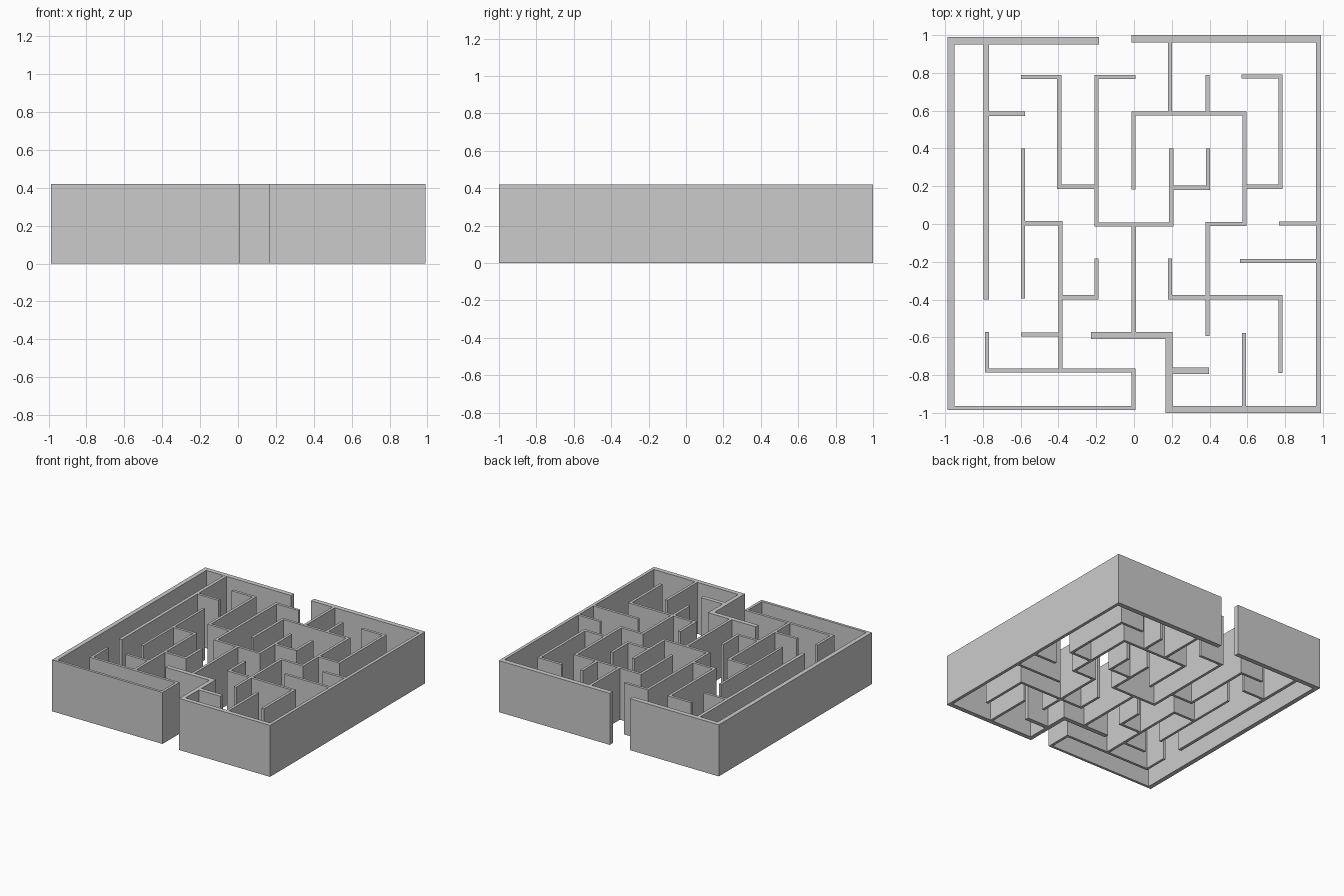
import bpy, bmesh
from mathutils import Vector

if "Cube" in bpy.data.objects:
    bpy.data.objects.remove(bpy.data.objects["Cube"])

HEIGHT = 0.42
THIN = 0.022


def wall(name, points, widths=THIN):
    """Upright wall following a right-angled centre line, mitred at the bends."""
    pts = [Vector(p) for p in points]
    n = len(pts) - 1
    if not isinstance(widths, (list, tuple)):
        widths = [widths] * n
    # half-width normal of each segment
    half = []
    for a, b, w in zip(pts, pts[1:], widths):
        d = (b - a).normalized()
        half.append(Vector((-d.y, d.x)) * w / 2)
    bm = bmesh.new()
    rings = []
    for i, p in enumerate(pts):
        off = Vector((0, 0))
        if i > 0:
            off += half[i - 1]
        if i < n:
            off += half[i]
        l, r = p + off, p - off
        rings.append([bm.verts.new((q.x, q.y, z))
                      for q, z in ((l, 0), (r, 0), (r, HEIGHT), (l, HEIGHT))])
    for a, b in zip(rings, rings[1:]):
        for k in range(4):
            j = (k + 1) % 4
            bm.faces.new((a[k], a[j], b[j], b[k]))
    bm.faces.new(rings[0])
    bm.faces.new(rings[-1])
    bmesh.ops.recalc_face_normals(bm, faces=bm.faces)
    mesh = bpy.data.meshes.new(name)
    bm.to_mesh(mesh)
    bm.free()
    bpy.context.collection.objects.link(bpy.data.objects.new(name, mesh))


# Outer walls, each running on into the maze beside the front entrance
wall("outer_wall_left",
     [(-.186, .97), (-.97, .97), (-.97, -.973), (-.003, -.973),
      (-.003, -.776), (-.777, -.776), (-.777, -.573)],
     [.039, .037, .021, .022, .022, .021])
wall("outer_wall_right",
     [(-.013, .98), (.976, .98), (.976, -.981), (.185, -.981),
      (.185, -.591), (-.228, -.591)],
     [.04, .026, .037, .035, .037])

# Slightly thicker or thinner straight walls
wall("long_left_partition", [(-.782, .95), (-.782, -.40)], .027)
wall("left_partition", [(-.588, .40), (-.588, -.395)], .02)
wall("entrance_stub", [(.202, -.776), (.398, -.776)], .034)

# Thin partitions
left_walls = [
    [(-.769, .584), (-.576, .584)],
    [(-.578, .004), (-.39, .004), (-.39, -.766)],
    [(-.379, -.388), (-.199, -.388), (-.199, -.183)],
    [(-.597, -.585), (-.40, -.585)],
    [(-.597, .778), (-.396, .778), (-.396, .197), (-.209, .197)],
]
centre_walls = [
    [(.008, .778), (-.199, .778), (-.199, -.002), (.197, -.002), (.197, .40)],
    [(.207, .192), (.391, .192), (.391, .40)],
    [(-.002, .183), (-.002, .585), (.585, .585), (.585, 0), (.39, 0), (.39, -.377)],
    [(-.001, -.013), (-.001, -.573)],
    [(.19, .96), (.19, .596)],
    [(.39, .788), (.39, .596)],
]
right_walls = [
    [(.596, .197), (.775, .197), (.775, .78), (.57, .78)],
    [(.191, -.183), (.191, -.388), (.775, -.388), (.775, -.788)],
    [(.39, -.399), (.39, -.594)],
    [(.562, -.195), (.963, -.195)],
    [(.767, .002), (.963, .002)],
    [(.582, -.576), (.582, -.963)],
]
for side, walls in (("left", left_walls), ("centre", centre_walls), ("right", right_walls)):
    for i, path in enumerate(walls, 1):
        wall(f"{side}_maze_wall_{i}", path)
